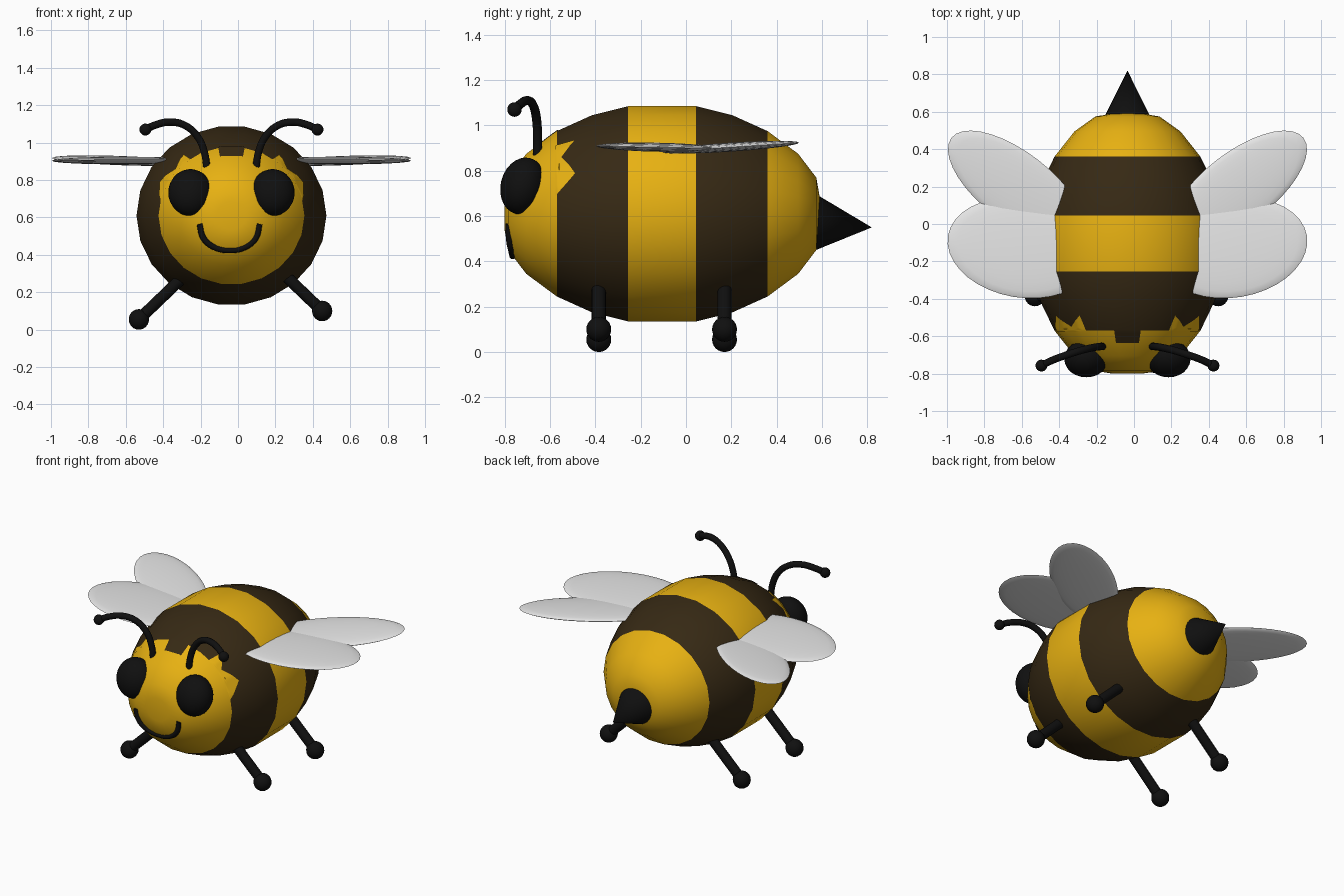
import bpy, bmesh, math
from mathutils import Vector, Matrix
from mathutils.bvhtree import BVHTree

if "Cube" in bpy.data.objects:
    bpy.data.objects.remove(bpy.data.objects["Cube"])

CX, CY, CZ = -0.035, -0.105, 0.61   # body centre
SEG = 22


def mat(name, rgb):
    m = bpy.data.materials.new(name)
    m.diffuse_color = (*rgb, 1)
    m.use_nodes = True
    m.node_tree.nodes["Principled BSDF"].inputs["Base Color"].default_value = m.diffuse_color
    return m


YELLOW = mat("honey yellow", (0.80, 0.44, 0.006))
BROWN = mat("dark brown", (0.037, 0.022, 0.007))
BLACK = mat("black", (0.005, 0.005, 0.005))
WING = mat("pale wing", (0.8, 0.8, 0.8))


def finish(name, bm, mats, smooth=True, angle=40):
    me = bpy.data.meshes.new(name)
    bm.to_mesh(me)
    bm.free()
    ob = bpy.data.objects.new(name, me)
    bpy.context.collection.objects.link(ob)
    for m in mats:
        me.materials.append(m)
    if smooth:
        bpy.ops.object.select_all(action='DESELECT')
        ob.select_set(True)
        bpy.context.view_layer.objects.active = ob
        bpy.ops.object.shade_smooth_by_angle(angle=math.radians(angle))
    return ob


def ellipsoid(name, loc, radii, m, rot=None, u=24, v=14):
    bm = bmesh.new()
    bmesh.ops.create_uvsphere(bm, u_segments=u, v_segments=v, radius=1)
    M = Matrix.Translation(loc) @ (rot or Matrix()) @ Matrix.Diagonal((*radii, 1))
    bm.transform(M)
    return finish(name, bm, [m], angle=60)


def cone(name, a, b, r1, r2, m, seg=20):
    a, b = Vector(a), Vector(b)
    d = b - a
    bm = bmesh.new()
    bmesh.ops.create_cone(bm, cap_ends=True, segments=seg, radius1=r1, radius2=r2, depth=d.length)
    bm.transform(Matrix.Translation((a + b) / 2) @ d.to_track_quat('Z', 'Y').to_matrix().to_4x4())
    return finish(name, bm, [m])


def tube(name, pts, r, m):
    cu = bpy.data.curves.new(name, 'CURVE')
    cu.dimensions = '3D'
    cu.bevel_depth, cu.bevel_resolution, cu.resolution_u = r, 3, 5
    cu.use_fill_caps = True
    sp = cu.splines.new('BEZIER')
    sp.bezier_points.add(len(pts) - 1)
    for bp, p in zip(sp.bezier_points, pts):
        bp.co = p
        bp.handle_left_type = bp.handle_right_type = 'AUTO'
    ob = bpy.data.objects.new(name, cu)
    bpy.context.collection.objects.link(ob)
    cu.materials.append(m)
    bpy.ops.object.select_all(action='DESELECT')
    ob.select_set(True)
    bpy.context.view_layer.objects.active = ob
    bpy.ops.object.convert(target='MESH')
    return ob


# Striped body: rings along y, coloured by position along the length
half = [(0.15, 0.475), (0.31, 0.435), (0.465, 0.365), (0.60, 0.265), (0.68, 0.16), (0.695, 0.075)]
profile = [(-y, r) for y, r in reversed(half)] + half
bm = bmesh.new()
rings = []
for y, r in profile:
    R = r / math.cos(math.pi / SEG)
    ring = []
    for k in range(SEG):
        t = (k + 0.5) * 2 * math.pi / SEG
        ring.append(bm.verts.new((CX + 1.058 * R * math.sin(t), CY + y, CZ + R * math.cos(t))))
    rings.append(ring)
for a, b in zip(rings, rings[1:]):
    for k in range(SEG):
        j = (k + 1) % SEG
        bm.faces.new((a[k], a[j], b[j], b[k]))
bm.faces.new(rings[0])
bm.faces.new(rings[-1])
bmesh.ops.recalc_face_normals(bm, faces=bm.faces)
for f in bm.faces:
    y = f.calc_center_median().y
    f.material_index = int(-0.57 < y < -0.255 or 0.045 < y < 0.36)
bvh = BVHTree.FromBMesh(bm)
finish("striped_body", bm, [YELLOW, BROWN])


# Painted patches on the head edge, given as (degrees from top, y) triangles
def on_body(deg, y, off=0.004):
    t = math.radians(deg)
    d = Vector((math.sin(t), 0, math.cos(t)))
    return bvh.ray_cast(Vector((CX, y, CZ)), d)[0] + d * off


def patch(name, tris, m, n=8):
    bm = bmesh.new()
    for A, B, C in tris:
        A, B, C = Vector(A), Vector(B), Vector(C)
        g = {}
        for i in range(n + 1):
            for j in range(n + 1 - i):
                p = A + (B - A) * i / n + (C - A) * j / n
                g[i, j] = bm.verts.new(on_body(p.x, p.y))
        for i in range(n):
            for j in range(n - i):
                bm.faces.new((g[i, j], g[i + 1, j], g[i, j + 1]))
                if i + j < n - 1:
                    bm.faces.new((g[i + 1, j], g[i + 1, j + 1], g[i, j + 1]))
    bmesh.ops.remove_doubles(bm, verts=bm.verts, dist=1e-5)
    bm.normal_update()
    flip = [f for f in bm.faces
            if f.normal.dot(f.calc_center_median() - Vector((CX, CY, CZ))) < 0]
    bmesh.ops.reverse_faces(bm, faces=flip)
    finish(name, bm, [m])


for s, side in ((-1, "left"), (1, "right")):
    patch(side + "_cheek_points", [
        ((s * 78, -0.575), (s * 65, -0.49), (s * 50, -0.55)),
        ((s * 50, -0.55), (s * 38, -0.49), (s * 36, -0.575)),
        ((s * 78, -0.575), (s * 50, -0.55), (s * 36, -0.575))], YELLOW)
patch("forehead_mark", [((-11, -0.565), (11, -0.565), (11, -0.637)),
                        ((-11, -0.565), (11, -0.637), (-11, -0.637))], BROWN)

# Stinger
cone("stinger", (CX, 0.545, 0.571), (CX, 0.82, 0.55), 0.137, 0.0, BLACK, 24)

# Smile
tube("smile", [(-0.205, -0.782, 0.565), (-0.185, -0.778, 0.49), (-0.13, -0.768, 0.442),
               (-0.045, -0.764, 0.425), (0.04, -0.768, 0.442), (0.095, -0.778, 0.49),
               (0.115, -0.782, 0.565)], 0.016, BLACK)

for s, side in ((-1, "left"), (1, "right")):
    # Eyes
    ellipsoid(side + "_eye", (CX + s * 0.22, -0.72, 0.733), (0.118, 0.098, 0.127), BLACK,
              Matrix.Rotation(math.radians(-15), 4, 'X'))

    # Antennae with ball tips
    path = [(0.13, -0.655, 0.85), (0.145, -0.655, 0.95), (0.18, -0.66, 1.03), (0.245, -0.675, 1.09),
            (0.325, -0.70, 1.11), (0.405, -0.73, 1.095), (0.46, -0.757, 1.07)]
    path = [(CX + s * x, y, z) for x, y, z in path]
    tube(side + "_antenna", path, 0.02, BLACK)
    ellipsoid(side + "_antenna_tip", path[-1], (0.032,) * 3, BLACK, u=16, v=10)

    # Legs with round feet
    fx, fz = (-0.53, 0.055) if s < 0 else (0.45, 0.10)
    for y, where in ((-0.385, "front"), (0.17, "back")):
        foot = (fx, y, fz)
        cone(f"{side}_{where}_leg", foot, (fx - s * 0.235, y, fz + 0.225), 0.031, 0.031, BLACK)
        ellipsoid(f"{side}_{where}_foot", foot, (0.055,) * 3, BLACK, u=18, v=12)

    # Wings: thin lens shapes, root buried in the body
    for where, (wx, wy), (a, b), deg, z0, slope in (
            ("front", (0.567, -0.128), (0.398, 0.265), 9.6, 0.9, -0.02),
            ("rear", (0.593, 0.192), (0.44, 0.19), 37.7, 0.9, 0.065)):
        rot = Matrix.Rotation(math.atan(slope), 4, 'X') @ Matrix.Rotation(s * math.radians(deg), 4, 'Z')
        ellipsoid(f"{side}_{where}_wing", (CX + s * wx, wy, z0 + 0.004), (a, b, 0.02), WING, rot, 36, 12)
